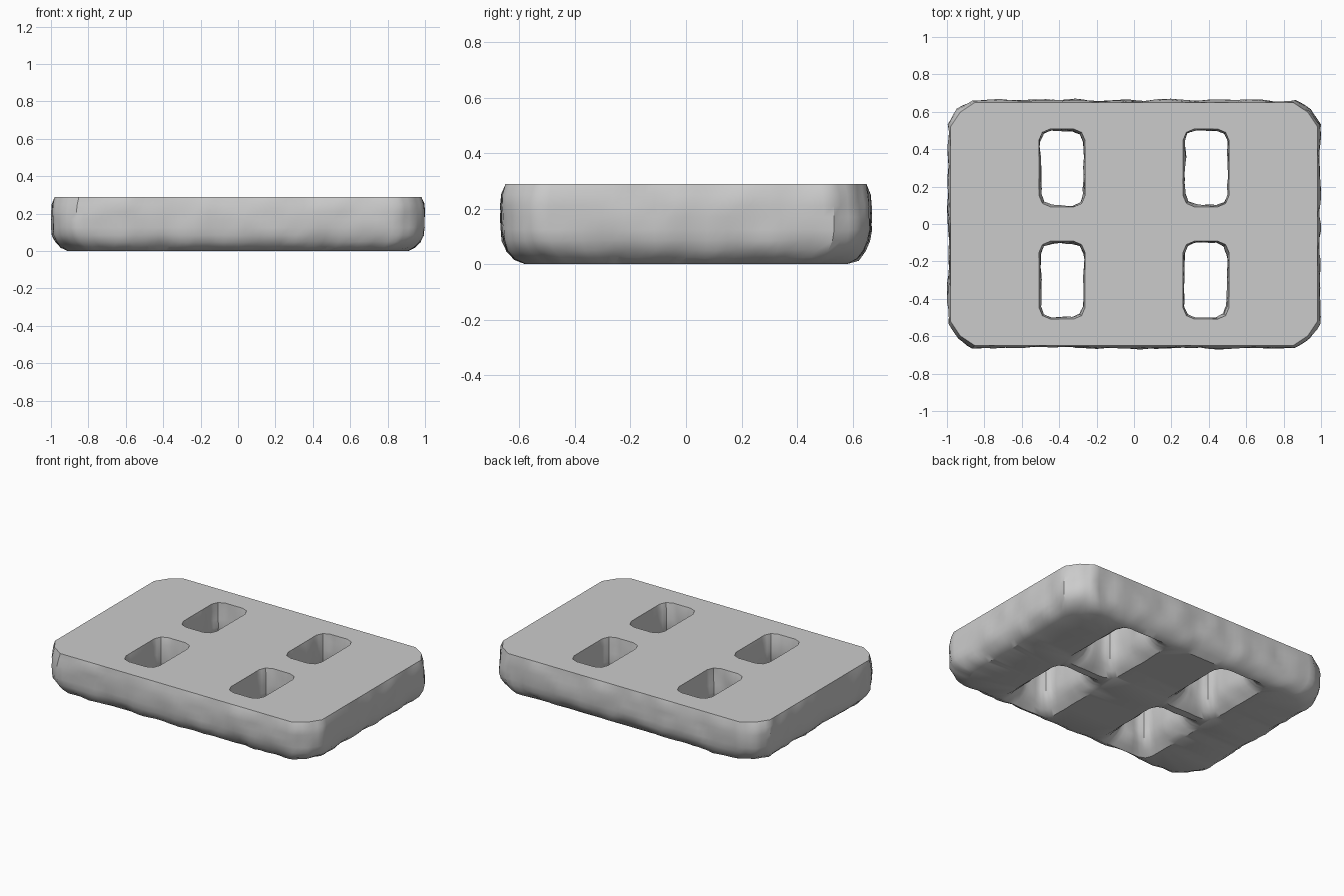
import bpy
import bmesh
from mathutils import Vector, noise

cube = bpy.data.objects.get("Cube")
if cube:
    bpy.data.objects.remove(cube, do_unlink=True)

HEIGHT = 0.288

# Plain stone grey
stone = bpy.data.materials.new("stone_grey")
GREY = (0.6, 0.6, 0.6, 1)
stone.diffuse_color = GREY
stone.use_nodes = True
stone.node_tree.nodes["Principled BSDF"].inputs["Base Color"].default_value = GREY


def outline(half_x, half_y, cut, mid, steps_x, steps_y):
    """Rectangle with two-facet corners, evenly subdivided along its sides."""
    corner = [(half_x, half_y - cut), (half_x - cut * mid, half_y - cut * mid),
              (half_x - cut, half_y)]
    points = []
    for sx, sy in ((1, 1), (-1, 1), (-1, -1), (1, -1)):
        pts = [Vector((x * sx, y * sy)) for x, y in corner]
        points += pts if sx * sy > 0 else pts[::-1]
    result = []
    for i, a in enumerate(points):
        b = points[(i + 1) % len(points)]
        steps = 3
        if i % 3 == 2:
            steps = steps_x if i % 2 == 0 else steps_y
        result += [a.lerp(b, s / steps) for s in range(steps)]
    return result


def wall(bm, centre, profile, grow, half_x, half_y, cut, mid, steps_x, steps_y):
    """Loft a wall of outlines from the ground to the top."""
    rings = []
    for inset, z in profile:
        d = inset * grow
        pts = outline(half_x + d, half_y + d, cut, mid, steps_x, steps_y)
        rings.append([bm.verts.new((centre[0] + p.x, centre[1] + p.y, z)) for p in pts])
    for low, high in zip(rings, rings[1:]):
        for i in range(len(low)):
            j = (i + 1) % len(low)
            bm.faces.new((low[i], low[j], high[j], high[i]))


bm = bmesh.new()

# Outer wall, rounded under at the bottom
outer = [(0.085, 0), (0.048, 0.022), (0.022, 0.05), (0.006, 0.085), (0, 0.125),
         (0, 0.17), (0, 0.21), (0.003, 0.25), (0.012, HEIGHT)]
wall(bm, (0, 0), outer, -1, 0.993, 0.662, 0.13, 0.4, 44, 28)

# Four through slots, flared at the bottom
slot = [(0.075, 0), (0.045, 0.025), (0.022, 0.055), (0.006, 0.09), (0, 0.13),
        (0, 0.18), (0.002, 0.24), (0.008, HEIGHT)]
for x in (-0.385, 0.385):
    for y in (-0.3, 0.3):
        wall(bm, (x, y), slot, 1, 0.115, 0.2, 0.06, 0.3, 5, 10)

# Rough, hand-worn walls
bm.normal_update()
for v in bm.verts:
    if v.co.z < HEIGHT - 0.01:
        n = v.normal.copy()
        if v.co.z == 0:
            n.z = 0
        bump = 0.011 * noise.noise(v.co * 7) + 0.006 * noise.noise(v.co * 18)
        v.co += n * bump
        v.co.z = max(v.co.z, 0)

# Flat top and underside
rims = [e for e in bm.edges if e.is_boundary]
for top in (True, False):
    edges = [e for e in rims if (e.verts[0].co.z > HEIGHT / 2) == top]
    bmesh.ops.triangle_fill(bm, edges=edges, use_beauty=True, use_dissolve=False,
                            normal=(0, 0, 1 if top else -1))
bmesh.ops.recalc_face_normals(bm, faces=bm.faces)

mesh = bpy.data.meshes.new("slotted_slab")
bm.to_mesh(mesh)
bm.free()
mesh.materials.append(stone)
slab = bpy.data.objects.new("slotted_slab", mesh)
bpy.context.collection.objects.link(slab)
bpy.ops.object.select_all(action="DESELECT")
slab.select_set(True)
bpy.context.view_layer.objects.active = slab
bpy.ops.object.shade_smooth_by_angle(angle=0.6)
